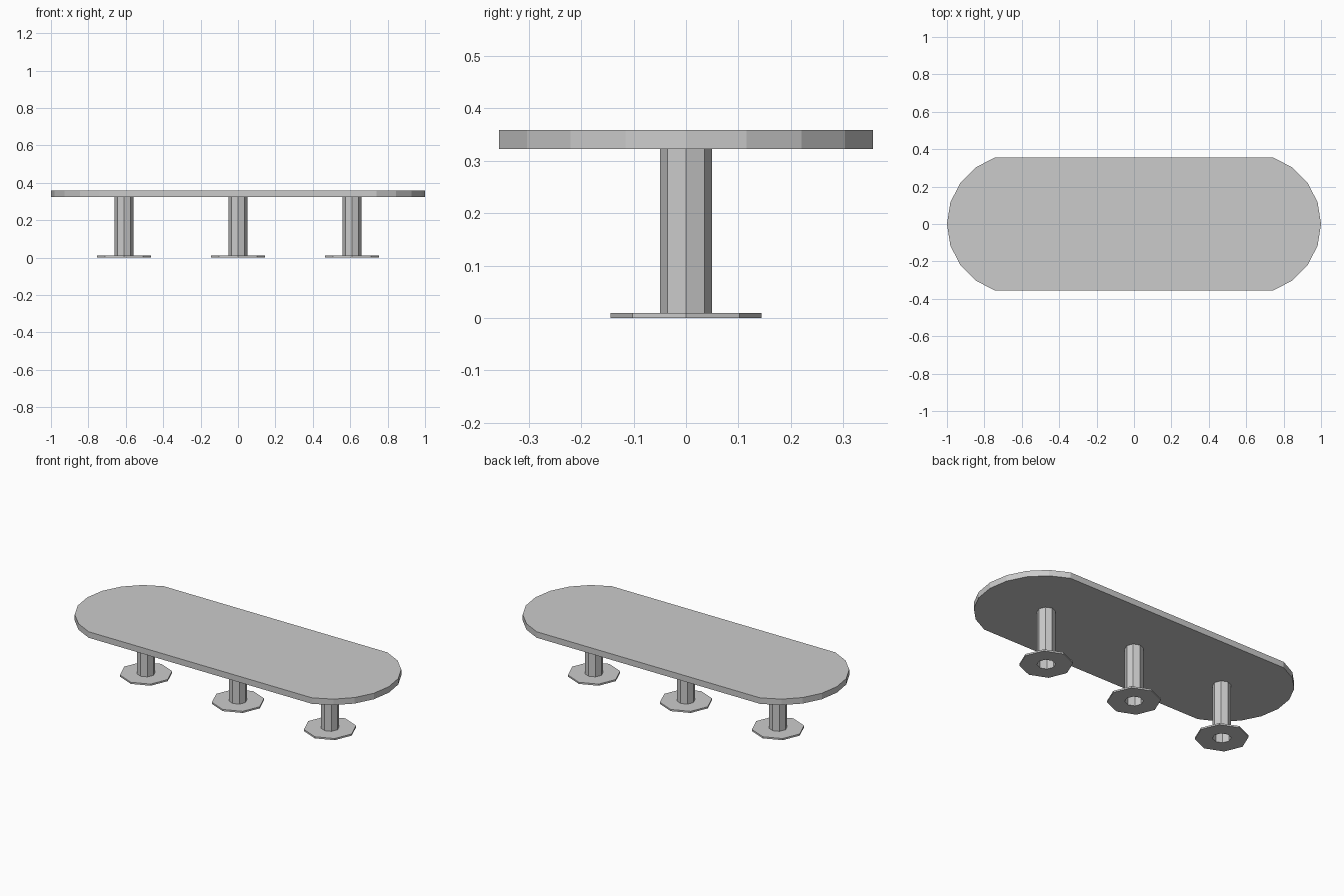
import bpy, bmesh
from math import cos, sin, radians, tau

cube = bpy.data.objects.get("Cube")
if cube:
    bpy.data.objects.remove(cube, do_unlink=True)

# Single plain grey
grey = bpy.data.materials.new("light grey")
grey.use_nodes = True
colour = (0.6, 0.6, 0.6, 1)
grey.diffuse_color = colour
grey.node_tree.nodes["Principled BSDF"].inputs["Base Color"].default_value = colour

SIDES = 8
PEDESTAL_SPACING = 0.61
FLOOR, FLANGE_TOP, TOP_UNDER, TOP_UPPER = 0, 0.01, 0.323, 0.359
TUBE_R, FLANGE_R = 0.05, 0.144


def finish(name, bm, location=(0, 0, 0)):
    mesh = bpy.data.meshes.new(name)
    bm.to_mesh(mesh)
    bm.free()
    mesh.materials.append(grey)
    obj = bpy.data.objects.new(name, mesh)
    obj.location = location
    bpy.context.collection.objects.link(obj)
    return obj


def lathe(name, profile, location):
    """Sweep (radius, height) points around z into flat-sided rings."""
    bm = bmesh.new()
    rings = [[bm.verts.new((r * cos(tau * i / SIDES), r * sin(tau * i / SIDES), z))
              for i in range(SIDES)] for r, z in profile]
    for low, high in zip(rings, rings[1:]):
        for i in range(SIDES):
            j = (i + 1) % SIDES
            bm.faces.new((low[i], low[j], high[j], high[i]))
    return finish(name, bm, location)


# Table top: two faceted round ends joined by straight sides
END_R, END_X = 0.375, 0.625
right_end = [(END_X + END_R * cos(radians(a)), END_R * sin(radians(a)))
             for a in range(-72, 73, 18)]
outline = right_end + [(-x, -y) for x, y in right_end]
bm = bmesh.new()
under = bm.faces.new([bm.verts.new((x, y, TOP_UNDER)) for x, y in outline])
raised = bmesh.ops.extrude_face_region(bm, geom=[under], use_keep_orig=True)["geom"]
bmesh.ops.translate(bm, vec=(0, 0, TOP_UPPER - TOP_UNDER),
                    verts=[v for v in raised if isinstance(v, bmesh.types.BMVert)])
bmesh.ops.recalc_face_normals(bm, faces=bm.faces)
finish("table_top", bm)

# Three hollow pedestals, each a ring-shaped foot and an open tube
for place, side in (("right", -1), ("middle", 0), ("left", 1)):
    spot = (side * PEDESTAL_SPACING, 0, 0)
    lathe(place + "_foot", [(TUBE_R, FLOOR), (FLANGE_R, FLOOR),
                            (FLANGE_R, FLANGE_TOP), (TUBE_R, FLANGE_TOP)], spot)
    lathe(place + "_post", [(TUBE_R, FLOOR), (TUBE_R, TOP_UNDER)], spot)
